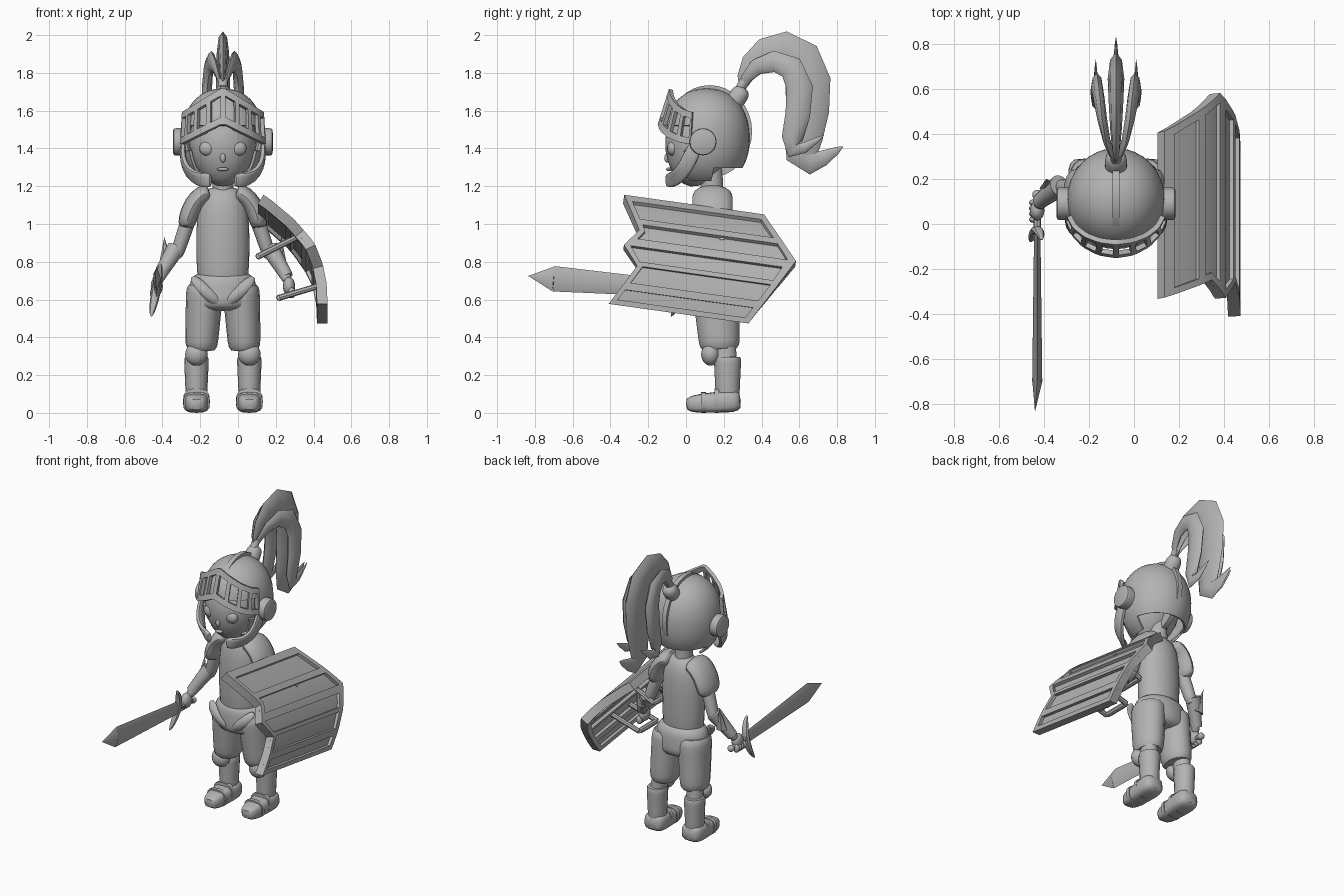
import bpy, bmesh, math
from mathutils import Vector

cube = bpy.data.objects.get("Cube")
if cube:
    bpy.data.objects.remove(cube)

plain_grey = bpy.data.materials.new("plain_grey")
plain_grey.use_nodes = True
plain_grey.diffuse_color = (.45, .45, .45, 1)
shader = plain_grey.node_tree.nodes["Principled BSDF"]
shader.inputs["Base Color"].default_value = plain_grey.diffuse_color
BODY_X = -.08


def finish(name, bm, thickness=0, angle=40):
    bmesh.ops.recalc_face_normals(bm, faces=bm.faces)
    mesh = bpy.data.meshes.new(name)
    bm.to_mesh(mesh)
    bm.free()
    part = bpy.data.objects.new(name, mesh)
    bpy.context.collection.objects.link(part)
    mesh.materials.append(plain_grey)
    bpy.ops.object.select_all(action='DESELECT')
    part.select_set(True)
    bpy.context.view_layer.objects.active = part
    if thickness:
        solid = part.modifiers.new("thickness", 'SOLIDIFY')
        solid.thickness = thickness
        solid.offset = 0
        bpy.ops.object.modifier_apply(modifier=solid.name)
    bpy.ops.object.shade_smooth_by_angle(angle=math.radians(angle))


def bezier(points, t):
    points = [Vector(p) for p in points]
    while len(points) > 1:
        points = [a.lerp(b, t) for a, b in zip(points, points[1:])]
    return points[0]


def bulge(value, power):
    return math.copysign(abs(value) ** power, value)


def pod(name, path, wide, deep, taper=1, square=2, corner=1, sides=16, steps=12,
        ref=(1, 0, 0), side=1, keep=None, thickness=0):
    """Ellipses swept along a curve; square sets how blunt the ends are (0 is cut
    flat), and a corner below one makes the section boxy."""
    path = [(BODY_X + side * x, y, z) for x, y, z in path]
    bm = bmesh.new()
    rings = []
    for k in range(steps + 1):
        t = (1 - math.cos(math.pi * k / steps)) / 2
        before, after = bezier(path, max(t - .01, 0)), bezier(path, min(t + .01, 1))
        along = (after - before).normalized()
        across = Vector(ref)
        across = (across - along * across.dot(along)).normalized()
        normal = along.cross(across)
        round_off = (1 - abs(2 * t - 1) ** square) ** (1 / square) if square else 1
        size = max(round_off * (1 + (taper - 1) * t), .02)
        ring = []
        for i in range(sides):
            turn = math.tau * i / sides
            offset = (across * wide * bulge(math.cos(turn), corner)
                      + normal * deep * bulge(math.sin(turn), corner))
            ring.append(bm.verts.new(bezier(path, t) + offset * size))
        rings.append(ring)
    for low, high in zip(rings, rings[1:]):
        for i in range(sides):
            j = (i + 1) % sides
            bm.faces.new((low[i], low[j], high[j], high[i]))
    bm.faces.new(rings[0])
    bm.faces.new(rings[-1])
    if keep:
        cut = [f for f in bm.faces if not keep(f.calc_center_median())]
        bmesh.ops.delete(bm, geom=cut, context='FACES')
    finish(name, bm, thickness)


def pair(name, path, wide, deep, **options):
    for side, word in ((1, "left_"), (-1, "right_")):
        pod(word + name, path, wide, deep, side=side, **options)


def ball(name, centre, wide, deep, tall, make=pod):
    x, y, z = centre
    make(name, [(x, y, z - tall), (x, y, z + tall)], wide, deep)


def sheet(name, columns, rows, place, is_open, thickness):
    bm = bmesh.new()
    grid = [[bm.verts.new(place(u, v)) for u in columns] for v in rows]
    for j in range(len(rows) - 1):
        for i in range(len(columns) - 1):
            if not is_open(i, j):
                bm.faces.new((grid[j][i], grid[j][i + 1], grid[j + 1][i + 1], grid[j + 1][i]))
    finish(name, bm, thickness, angle=30)


def interpolate(table, v):
    for (a, start), (b, end) in zip(table, table[1:]):
        if a <= v <= b:
            return start + (end - start) * (v - a) / (b - a)


# Head and face
pod("head", [(0, .02, 1.2), (0, .1, 1.64)], .155, .15, taper=1.3, sides=24)
pod("neck", [(0, .14, 1.12), (0, .13, 1.35)], .055, .06, square=0)
ball("nose", (0, -.1, 1.35), .015, .015, .025)
ball("lips", (0, -.09, 1.29), .03, .015, .01)
ball("eye", (.08, -.07, 1.4), .045, .03, .04, make=pair)

# Helmet: shell with an open face, and a fin down the middle
pod("helmet_dome", [(0, .11, 1.2), (0, .11, 1.71)], .21, .22, square=2.2, sides=32, steps=24,
    keep=lambda c: c.z > 1.52 or c.y > .01 and c.z > (1.24 if c.y < .13 else 1.3), thickness=.015)
pod("helmet_fin", [(-.016, .125, 1.49), (.016, .125, 1.49)], .225, .245,
    square=0, sides=32, ref=(0, 1, 0))
pair("ear_disc", [(.19, .09, 1.435), (.265, .09, 1.435)], .072, .072, square=8, sides=20, ref=(0, 0, 1))
pair("cheek_guard", [(.21, .05, 1.42), (.23, -.02, 1.23), (.06, -.1, 1.23)], .016, .04,
     square=6, corner=.6)

# Visor with a row of windows
WINDOWS = 8
REACH = math.radians(80)
visor_columns = [-REACH]
for k in range(WINDOWS):
    for part in (.16, .84):
        visor_columns.append(REACH * (2 * (k + part) / WINDOWS - 1))
visor_columns.append(REACH)


def visor_point(angle, height):
    turn, forward = math.sin(angle), math.cos(angle)
    low = 1.53 - .11 * abs(turn)
    high = 1.72 - .13 * abs(turn)
    return (BODY_X + (.22 - .01 * height) * turn,
            .06 - (.2 - .06 * height) * forward,
            low + (high - low) * height)


sheet("visor", visor_columns, (0, .2, .8, 1), visor_point,
      lambda i, j: j == 1 and i % 2 == 1, .022)

# Plume of three strands
pod("plume_holder", [(0, .22, 1.6), (0, .31, 1.72)], .05, .05, square=3)
pod("plume_stem", [(0, .26, 1.67), (0, .31, 1.76)], .025, .025, square=0)
pod("plume_middle", [(0, .3, 1.7), (0, .3, 2.1), (0, 1.2, 2.1), (0, .2, 1), (0, .83, 1.41)],
    .037, .12, square=1.7, sides=8, steps=14)
SPREAD = .09
pair("plume", [(0, .3, 1.7), (SPREAD, .3, 2), (SPREAD, 1.1, 2), (SPREAD, .2, 1.1), (SPREAD, .73, 1.47)],
     .027, .07, square=1.7, sides=8)

# Trunk
pod("torso", [(0, .14, .58), (0, .14, 1.2)], .14, .11, square=3.2, sides=24)
pod("hip_belt", [(0, .15, .54), (0, .15, .75)], .19, .14, taper=.88, square=4, sides=24)
pair("tasset", [(.16, .06, .72), (.1, -.01, .65), (.02, .04, .57)], .03, .015, square=3, sides=8)

# Legs
pair("thigh", [(.095, .155, .68), (.115, .18, .33)], .1, .125, taper=.85, square=8)
pair("lower_leg", [(.12, .2, .42), (.14, .21, .26)], .05, .06, square=0)
ball("knee_guard", (.14, .13, .31), .06, .05, .06, make=pair)
pair("shin_guard", [(.14, .22, .3), (.14, .22, .07)], .066, .073, taper=.85, square=12)
pair("shoe", [(.14, 0, .045), (.14, .29, .065)], .056, .045, taper=1.4, square=4, corner=.6)
for word, y, tall in (("toe", .08, .055), ("instep", .15, .065)):
    pair(word + "_strap", [(.14, y, tall), (.14, y + .025, tall)], .07, tall, square=0, corner=.7)

# Arms
pair("pauldron", [(.07, .14, 1.17), (.17, .14, 1.14), (.195, .14, .98)], .05, .106, square=5)
pair("upper_arm", [(.15, .14, 1.12), (.25, .165, .82)], .042, .046, taper=.85, square=5)
pair("forearm", [(.25, .17, .86), (.35, .08, .69)], .036, .036, taper=.75, square=5)
pair("gauntlet", [(.25, .17, .87), (.34, .1, .72)], .048, .05, taper=.7, square=0)
pair("elbow_spike", [(.3, .16, .78), (.31, .2, .93)], .04, .03, taper=0, square=0, sides=6)
ball("hand", (.35, .06, .67), .032, .045, .05, make=pair)
for k, word in enumerate(("index", "middle", "ring", "little")):
    ball(word + "_finger", (.365, .02 + .025 * k, .635), .022, .015, .028, make=pair)

# Sword held forward in the right hand
GRIP_X = -.35
blade_start, blade_end = (GRIP_X, -.02, .655), (GRIP_X, -.7, .71)
blade_tip, grip_end = (GRIP_X - .01, -.835, .725), (GRIP_X, .13, .645)
pod("sword_blade", [blade_start, blade_end], .014, .042, taper=1.6, square=0, sides=4)
pod("sword_tip", [blade_end, blade_tip], .022, .067, taper=0, square=0, sides=4)
pod("sword_guard", [(GRIP_X - .03, -.08, .51), (GRIP_X, .02, .66), (GRIP_X + .02, -.07, .79)],
    .025, .02, square=2, sides=8)
pod("sword_grip", [blade_start, grip_end], .017, .017, square=0, sides=8)
ball("sword_pommel", grip_end, .022, .022, .022)

# Shield: notched front edge, pointed back edge, bowed outwards
front_edge = ((0, -.41), (.38, -.26), (.55, -.33), (.7, -.25), (1, -.33))
back_edge = ((0, .33), (.62, .58), (1, .41))


def shield_point(u, v):
    y = interpolate(front_edge, v) * (1 - u) + interpolate(back_edge, v) * u
    return (.445 - .325 * v ** 2.8, y, .52 + .565 * v - .14 * y)


shield_rows = (0, .05, .15, .22, .38, .42, .55, .62, .7, .75, .8, .95, 1)
gaps = (1, 3, 5, 7, 8, 10)
shield_columns = (0, .04, .95, 1)
sheet("shield_frame", shield_columns, shield_rows, shield_point,
      lambda i, j: i == 1 and j in gaps, .056)
sheet("shield_panel", shield_columns, shield_rows, shield_point, lambda i, j: False, .016)

# Loops behind the shield for the arm and the hand
for name, outer, inner in (("arm_loop", (.39, .93), (.19, .83)), ("hand_loop", (.5, .67), (.3, .61))):
    ends = []
    for word, y in (("front", 0), ("back", .19)):
        ends.append((inner[0], y, inner[1]))
        pod(f"{name}_{word}_post", [(outer[0], y, outer[1]), ends[-1]], .016, .016,
            square=0, sides=8, ref=(0, 1, 0))
    pod(name + "_bar", ends, .018, .018, square=8, sides=8)
